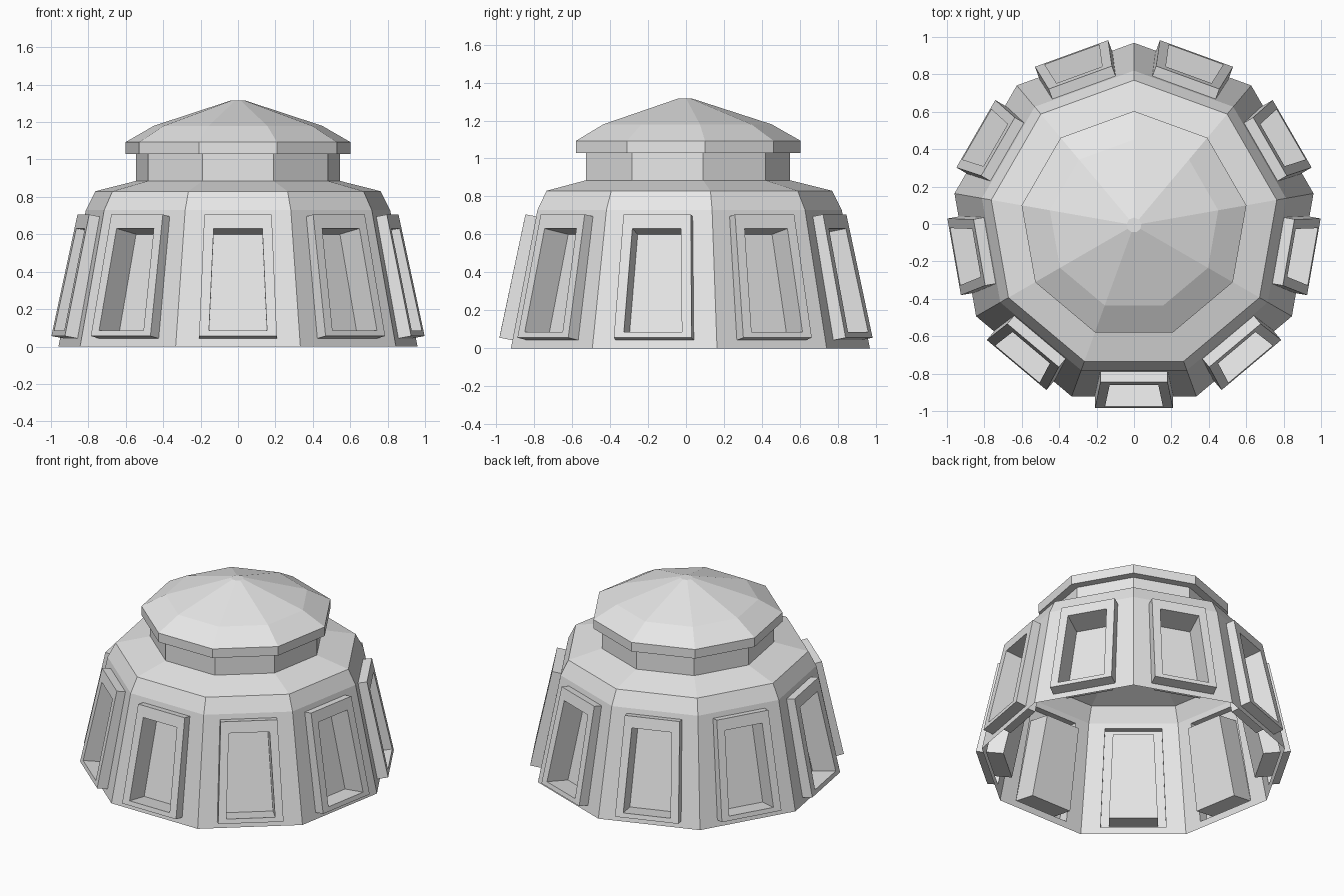
import bpy, bmesh, math
from mathutils import Vector

cube = bpy.data.objects.get("Cube")
if cube:
    bpy.data.objects.remove(cube, do_unlink=True)

SIDES = 9
SHIFT = -0.006          # centres the odd-sided plan on y
STEP = 2 * math.pi / SIDES
HALF_TAN = math.tan(STEP / 2)

grey = bpy.data.materials.new("plain grey")
grey.use_nodes = True
colour = (0.8, 0.8, 0.8, 1)
grey.diffuse_color = colour
grey.node_tree.nodes["Principled BSDF"].inputs["Base Color"].default_value = colour


def finish(name, bm):
    mesh = bpy.data.meshes.new(name)
    bm.to_mesh(mesh)
    bm.free()
    mesh.materials.append(grey)
    obj = bpy.data.objects.new(name, mesh)
    obj.location.y = SHIFT
    bpy.context.collection.objects.link(obj)
    return obj


def bridge(bm, lower, upper):
    n = len(lower)
    for i in range(n):
        j = (i + 1) % n
        bm.faces.new((lower[i], lower[j], upper[j], upper[i]))


def lathe(name, profile, cap=False):
    """Nine-sided shell through (radius, height) points, corner at the back."""
    bm = bmesh.new()
    rings = []
    for r, z in profile:
        angles = [math.pi / 2 + i * STEP for i in range(SIDES)]
        rings.append([bm.verts.new((r * math.cos(a), r * math.sin(a), z)) for a in angles])
    for lower, upper in zip(rings, rings[1:]):
        bridge(bm, lower, upper)
    if cap:
        bm.faces.new(rings[-1])
    return finish(name, bm)


# Sloping wall: apothem at the floor and at the eaves bend
FLOOR_A, BEND_A, BEND_Z = 0.916, 0.776, 0.73
LEAN = math.atan((FLOOR_A - BEND_A) / BEND_Z)


def wall_loop(bm, angle, bottom, top):
    """Four corners, each end given as (half width, wall height, outward offset)."""
    normal = Vector((math.cos(angle), math.sin(angle), 0))
    side = Vector((-normal.y, normal.x, 0))
    loop = []
    for (half, z, out), signs in ((bottom, (-1, 1)), (top, (1, -1))):
        a = FLOOR_A - z * math.tan(LEAN) + out * math.cos(LEAN)
        height = z + out * math.sin(LEAN)
        for s in signs:
            loop.append(bm.verts.new(normal * a + side * half * s + Vector((0, 0, height))))
    return loop


# Wall panels, each with a raised frame and a deep recess
bm = bmesh.new()
for k in range(SIDES):
    angle = -math.pi / 2 + k * STEP
    loops = [wall_loop(bm, angle, low, high) for low, high in (
        ((FLOOR_A * HALF_TAN, 0, 0), (BEND_A * HALF_TAN, BEND_Z, 0)),
        ((0.208, 0.043, 0), (0.18, 0.695, 0)),
        ((0.208, 0.043, 0.07), (0.18, 0.695, 0.058)),
        ((0.155, 0.073, 0.07), (0.13, 0.62, 0.059)),
        ((0.155, 0.073, -0.095), (0.13, 0.62, -0.106)))]
    for outer, inner in zip(loops, loops[1:]):
        bridge(bm, outer, inner)
    bm.faces.new(loops[-1])
bmesh.ops.remove_doubles(bm, verts=bm.verts, dist=0.0005)
finish("walls_with_window_recesses", bm)

# Upper shell: eaves, shallow roof, neck and cap
bend_r = BEND_A / math.cos(STEP / 2)
lathe("eaves_and_lower_roof", [(bend_r, BEND_Z), (0.775, 0.83), (0.555, 0.885)])
lathe("neck", [(0.555, 0.885), (0.555, 1.03)])
lathe("cap_roof", [(0.555, 1.03), (0.61, 1.03), (0.61, 1.093),
                   (0.457, 1.18), (0.04, 1.315)], cap=True)
